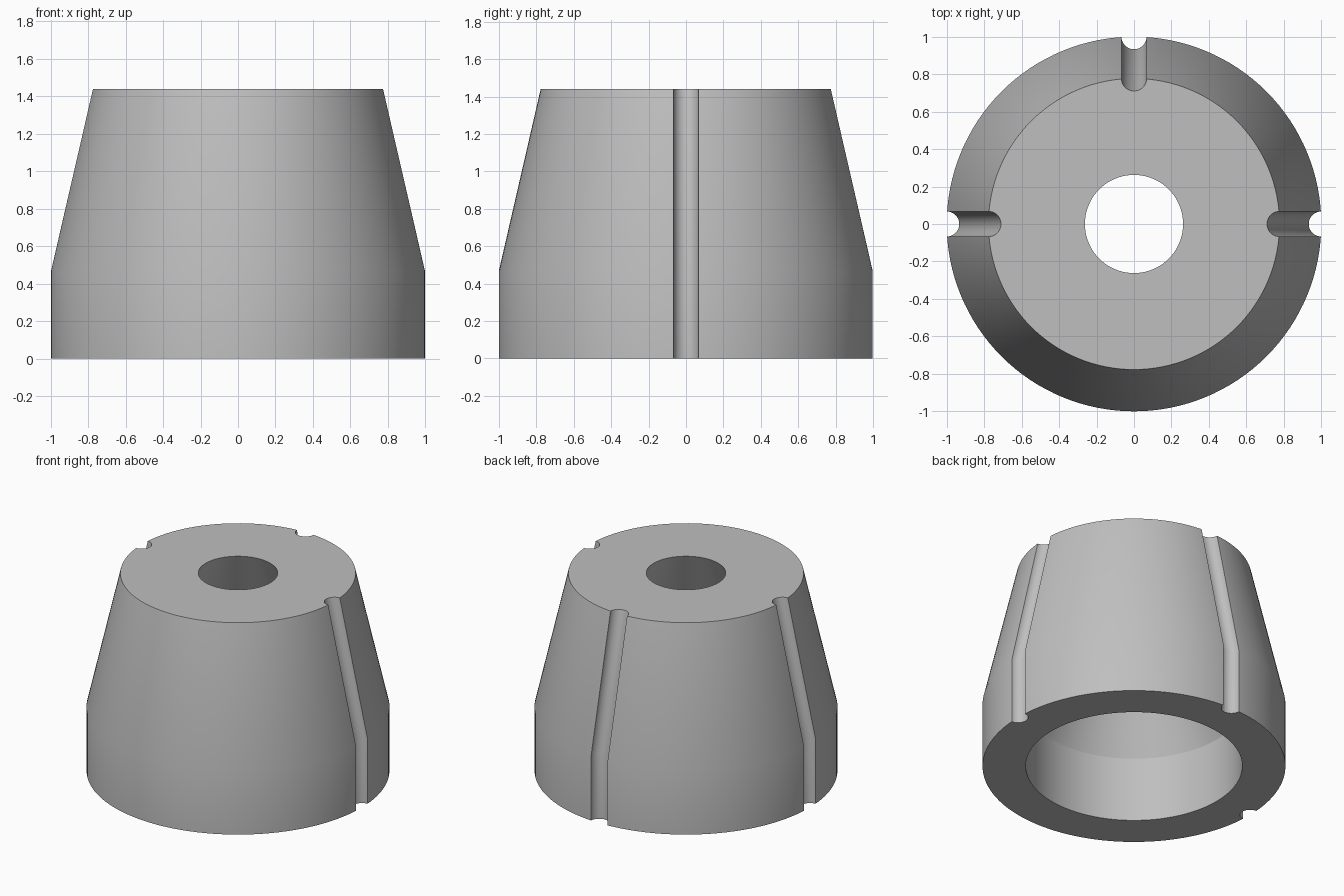
import bpy, bmesh, math
from mathutils import Matrix

cube = bpy.data.objects.get("Cube")
if cube:
    bpy.data.objects.remove(cube, do_unlink=True)

HEIGHT, SHOULDER = 1.44, 0.47
BASE_R, TOP_R = 1.0, 0.777
BORE_R, HOLE_R = 0.715, 0.262
GROOVE_R = 0.067

grey = bpy.data.materials.new("plain grey")
grey.use_nodes = True
colour = (0.52, 0.52, 0.52, 1)
grey.diffuse_color = colour
grey.node_tree.nodes["Principled BSDF"].inputs["Base Color"].default_value = colour


def ring(bm, centre_x, z, radius, sides):
    return [bm.verts.new((centre_x + radius * math.cos(2 * math.pi * i / sides),
                          radius * math.sin(2 * math.pi * i / sides), z))
            for i in range(sides)]


def bridge(bm, a, b):
    n = len(a)
    for i in range(n):
        bm.faces.new((a[i], a[(i + 1) % n], b[(i + 1) % n], b[i]))


def finish(bm, name):
    bmesh.ops.recalc_face_normals(bm, faces=bm.faces)
    mesh = bpy.data.meshes.new(name)
    bm.to_mesh(mesh)
    bm.free()
    mesh.materials.append(grey)
    obj = bpy.data.objects.new(name, mesh)
    bpy.context.collection.objects.link(obj)
    return obj


# Hollow body: straight skirt below a taper, outside and inside
bm = bmesh.new()
profile = [(BASE_R, 0), (BASE_R, SHOULDER), (TOP_R, HEIGHT),
           (HOLE_R, HEIGHT), (BORE_R, SHOULDER), (BORE_R, 0)]
rings = [ring(bm, 0, z, r, 128) for r, z in profile]
for a, b in zip(rings, rings[1:] + rings[:1]):
    bridge(bm, a, b)
body = finish(bm, "tapered_body")

# Groove cutters: round channels following the outer wall on three sides
slope = (TOP_R - BASE_R) / (HEIGHT - SHOULDER)
over = 0.1
path = [(BASE_R, -over), (BASE_R, SHOULDER), (TOP_R + slope * over, HEIGHT + over)]
bm = bmesh.new()
for turn in range(3):
    rings = [ring(bm, x, z, GROOVE_R, 40) for x, z in path]
    for a, b in zip(rings, rings[1:]):
        bridge(bm, a, b)
    bm.faces.new(rings[0])
    bm.faces.new(rings[-1])
    bmesh.ops.rotate(bm, verts=[v for r in rings for v in r], cent=(0, 0, 0),
                     matrix=Matrix.Rotation(turn * math.pi / 2, 3, 'Z'))
cutter = finish(bm, "groove_cutter")
cutter.hide_render = True

# Cut the grooves, then smooth the round walls
cut = body.modifiers.new("grooves", 'BOOLEAN')
cut.operation = 'DIFFERENCE'
cut.solver = 'EXACT'
cut.object = cutter
bpy.ops.object.select_all(action='DESELECT')
body.select_set(True)
bpy.context.view_layer.objects.active = body
bpy.ops.object.modifier_apply(modifier=cut.name)
bpy.data.objects.remove(cutter, do_unlink=True)
bpy.ops.object.shade_smooth_by_angle(angle=math.radians(20))
